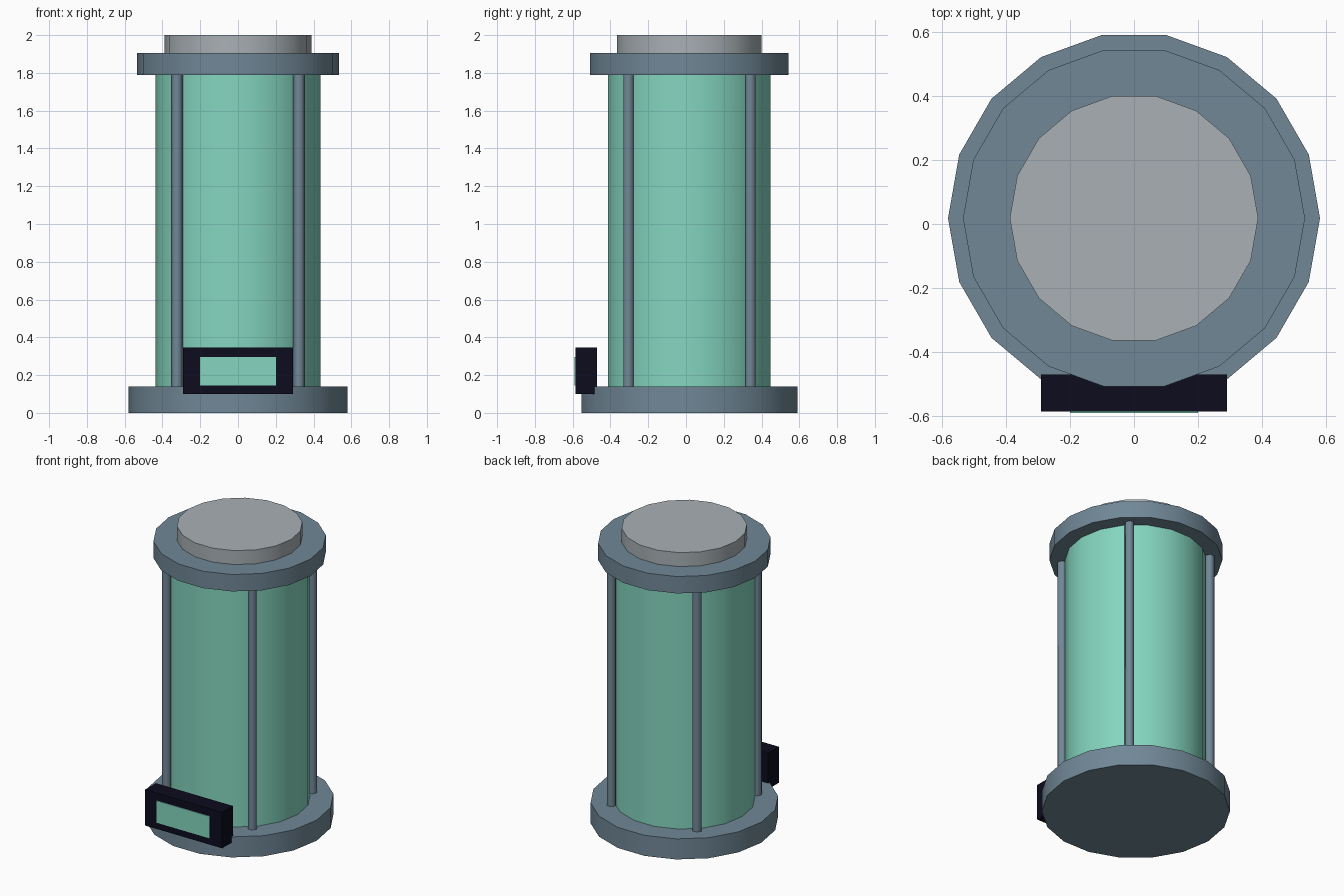
import bpy
import math

if "Cube" in bpy.data.objects:
    bpy.data.objects.remove(bpy.data.objects["Cube"])

CY = 0.018  # the tank sits slightly behind the origin because of the front panel


def material(name, srgb):
    m = bpy.data.materials.new(name)
    lin = [((c + 0.055) / 1.055) ** 2.4 if c > 0.04045 else c / 12.92 for c in srgb]
    m.diffuse_color = (*lin, 1)
    m.use_nodes = True
    m.node_tree.nodes["Principled BSDF"].inputs["Base Color"].default_value = m.diffuse_color
    return m


steel = material("blue_grey_metal", (0.44, 0.53, 0.59))
grey = material("light_grey", (0.66, 0.69, 0.71))
teal = material("teal_glass", (0.52, 0.84, 0.75))
dark = material("dark_navy", (0.045, 0.045, 0.12))


def cylinder(name, r, z0, z1, mat, x=0, y=0, sides=18):
    bpy.ops.mesh.primitive_cylinder_add(vertices=sides, radius=r, depth=z1 - z0)
    ob = bpy.context.object
    ob.name = name
    # turn so that a corner points along +x
    turn = math.pi / 2
    for v in ob.data.vertices:
        cx, cy, cz = v.co
        v.co = (cx * math.cos(turn) - cy * math.sin(turn),
                cx * math.sin(turn) + cy * math.cos(turn), cz)
    ob.location = (x, CY + y, (z0 + z1) / 2)
    ob.data.materials.append(mat)
    bpy.ops.object.shade_smooth_by_angle(angle=math.radians(35 if sides > 6 else 65))
    return ob


def box(name, lo, hi, mat):
    bpy.ops.mesh.primitive_cube_add(size=1)
    ob = bpy.context.object
    ob.name = name
    for v in ob.data.vertices:
        v.co = [l + (c + 0.5) * (h - l) for c, l, h in zip(v.co, lo, hi)]
    ob.data.materials.append(mat)
    return ob


# Stacked round parts
cylinder("base", 0.581, 0.0, 0.14, steel)
cylinder("glass_tube", 0.437, 0.14, 1.79, teal)
cylinder("top_ring", 0.534, 1.79, 1.905, steel)
cylinder("lid", 0.388, 1.905, 2.0, grey)

# Four support rods around the tube
for sx, side in ((-1, "left"), (1, "right")):
    for sy, end in ((-1, "front"), (1, "back")):
        cylinder(f"rod_{end}_{side}", 0.031, 0.13, 1.80, steel, sx * 0.323, sy * 0.323, 6)

# Control panel with its screen
box("control_panel", (-0.29, -0.585, 0.10), (0.29, -0.47, 0.345), dark)
box("panel_screen", (-0.2, -0.59, 0.145), (0.2, -0.584, 0.295), teal)
